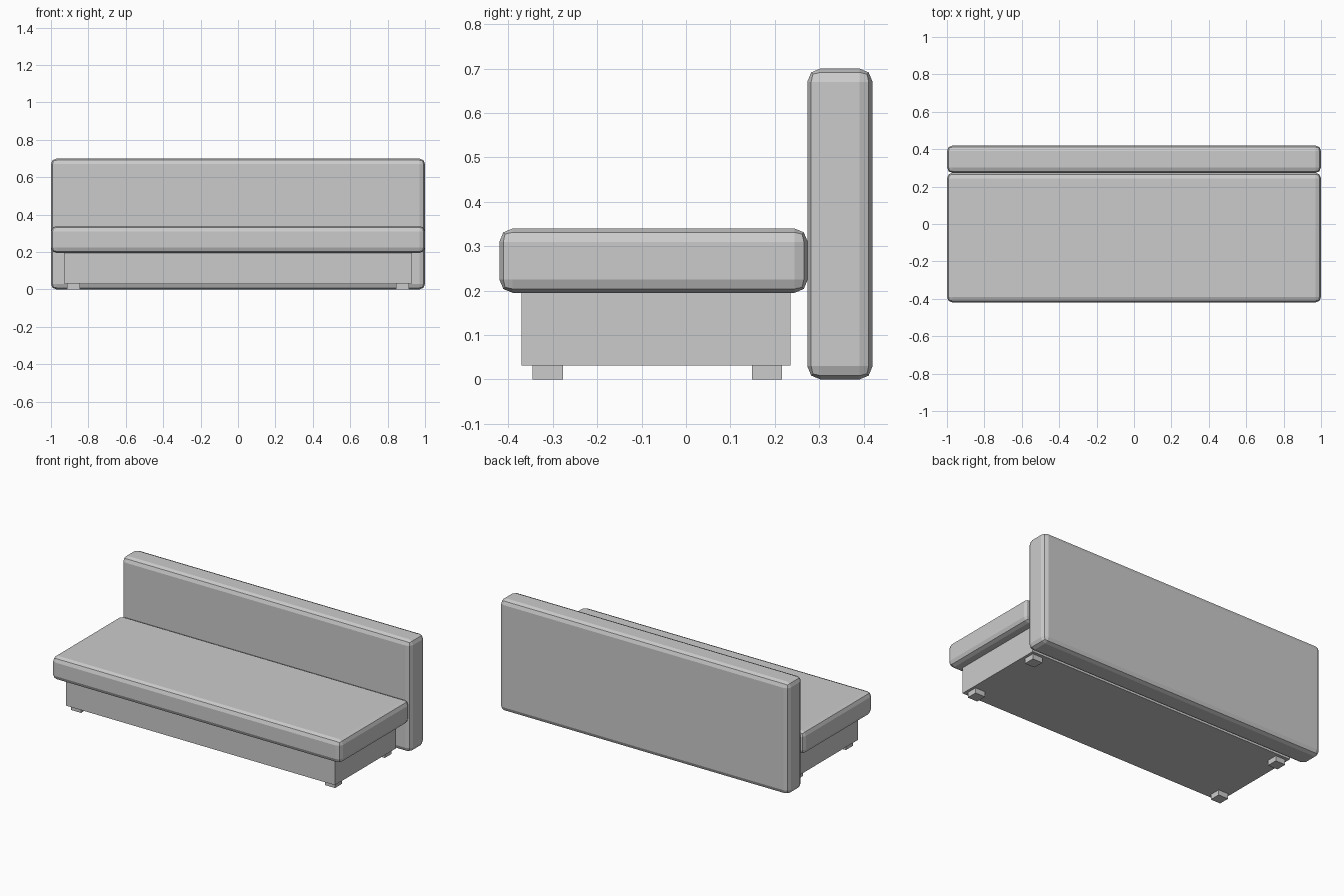
import bpy

if "Cube" in bpy.data.objects:
    bpy.data.objects.remove(bpy.data.objects["Cube"])


def box(name, x, y, z, bevel=0.0):
    """Axis-aligned box from (min, max) ranges, optionally with rounded edges."""
    lo, hi = zip(x, y, z)
    bpy.ops.mesh.primitive_cube_add(size=1, location=[(a + b) / 2 for a, b in zip(lo, hi)])
    ob = bpy.context.object
    ob.name = name
    ob.scale = [b - a for a, b in zip(lo, hi)]
    bpy.ops.object.transform_apply(location=False, rotation=False, scale=True)
    if bevel:
        mod = ob.modifiers.new("rounded_edges", 'BEVEL')
        mod.width = bevel
        mod.segments = 2
    return ob


# Cushioned seat and full-height backrest
box("seat", (-1, 1), (-0.42, 0.274), (0.195, 0.34), 0.03)
box("backrest", (-1, 1), (0.273, 0.42), (0, 0.70), 0.03)

# Plinth under the seat
box("base", (-0.93, 0.93), (-0.37, 0.235), (0.032, 0.196))

# Four square feet
for side, sx in (("left", -1), ("right", 1)):
    for place, y in (("front", -0.345), ("back", 0.148)):
        xs = sorted((sx * 0.845, sx * 0.913))
        box(f"{place}_{side}_foot", xs, (y, y + 0.068), (0, 0.033))
